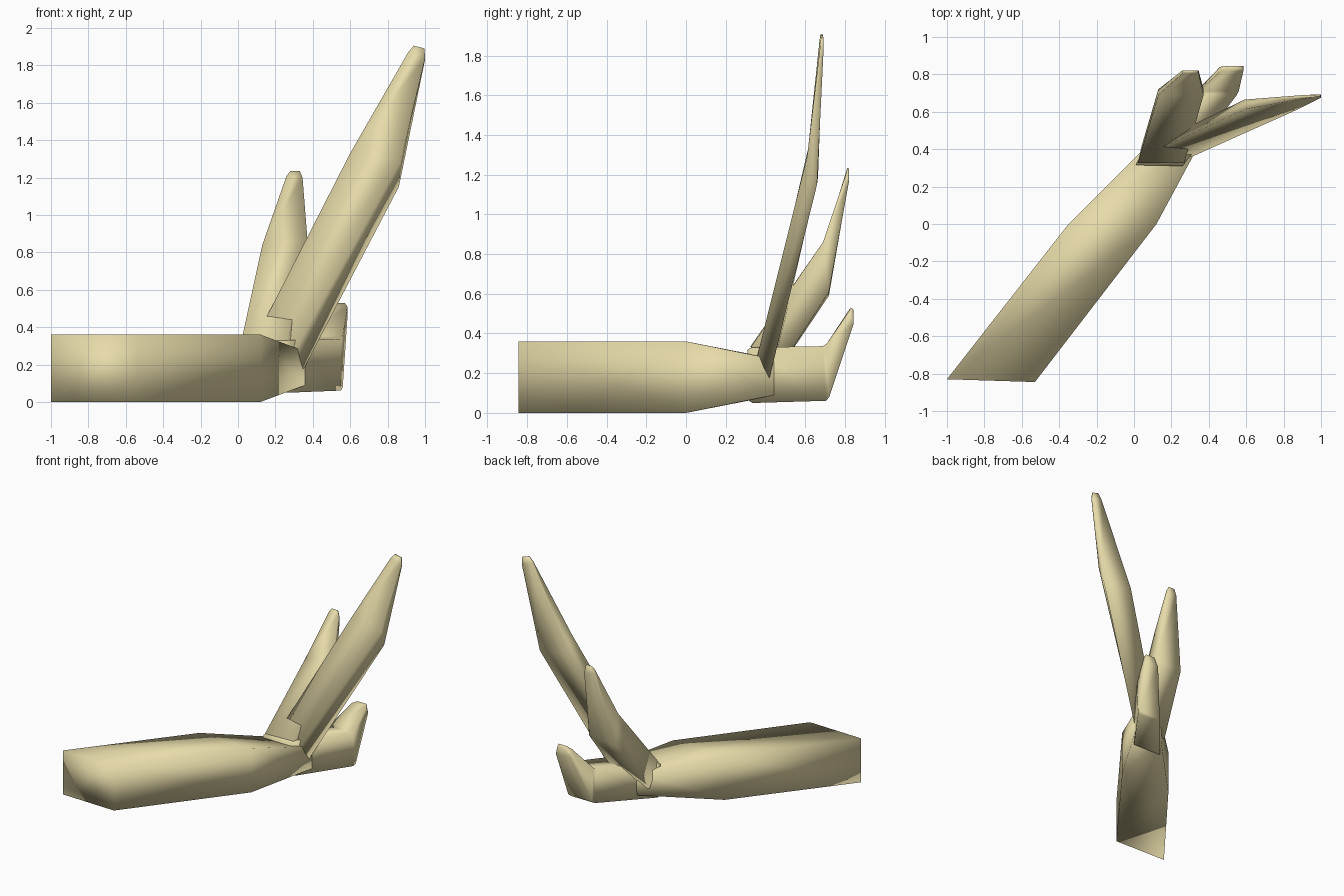
import bpy
from mathutils import Vector


def loft(name, rings):
    """Skin four-sided rings; each ring = left point, right point, depth offset."""
    verts = []
    for left, right, depth in rings:
        l, r, d = Vector(left), Vector(right), Vector(depth)
        verts += [l, r, r + d, l + d]
    n = len(rings)
    faces = [(3, 2, 1, 0), tuple(range(4 * n - 4, 4 * n))]
    for k in range(n - 1):
        for i in range(4):
            a, b = 4 * k + i, 4 * k + (i + 1) % 4
            faces.append((a, b, b + 4, a + 4))
    mesh = bpy.data.meshes.new(name)
    mesh.from_pydata(verts, [], faces)
    mesh.validate()
    obj = bpy.data.objects.new(name, mesh)
    bpy.context.collection.objects.link(obj)
    # consistent outward normals, smooth shading throughout
    import bmesh
    bm = bmesh.new()
    bm.from_mesh(mesh)
    bmesh.ops.recalc_face_normals(bm, faces=bm.faces)
    for f in bm.faces:
        f.smooth = True
    bm.to_mesh(mesh)
    bm.free()
    mat = bpy.data.materials.get("pale_tan") or bpy.data.materials.new("pale_tan")
    mat.diffuse_color = (0.80, 0.71, 0.40, 1)
    mesh.materials.append(mat)
    return obj


# thick stem, tapering at the back
loft("stem", [
    ((-1.0, -0.83, 0.36), (-0.53, -0.845, 0.36), (0, 0, -0.36)),
    ((-0.35, 0, 0.36), (0.12, 0, 0.36), (0, 0, -0.36)),
    ((0.11, 0.46, 0.27), (0.36, 0.445, 0.27), (0, 0, -0.18)),
])

# long upright prong
loft("long_prong", [
    ((0.13, 0.40, 0.41), (0.31, 0.36, 0.29), (0.04, 0.06, -0.115)),
    ((0.60, 0.615, 1.33), (0.87, 0.61, 1.29), (-0.01, 0.05, -0.14)),
    ((0.91, 0.672, 1.87), (1.0, 0.675, 1.84), (0, 0.018, -0.01)),
    ((0.94, 0.677, 1.905), (0.997, 0.68, 1.89), (0, 0.012, 0)),
])

# middle prong
loft("middle_prong", [
    ((0.02, 0.325, 0.335), (0.27, 0.33, 0.335), (0.02, 0.09, -0.19)),
    ((0.13, 0.69, 0.84), (0.372, 0.69, 0.86), (0, 0.03, -0.25)),
    ((0.26, 0.805, 1.21), (0.345, 0.805, 1.20), (0, 0.017, -0.03)),
    ((0.28, 0.813, 1.235), (0.33, 0.813, 1.235), (0, 0.009, -0.005)),
])

# low hooked prong
loft("low_prong", [
    ((0.01, 0.315, 0.32), (0.26, 0.31, 0.32), (0, 0, -0.255)),
    ((0.02, 0.34, 0.33), (0.28, 0.335, 0.33), (0, 0, -0.28)),
    ((0.33, 0.69, 0.336), (0.55, 0.69, 0.336), (0, 0.015, -0.275)),
    ((0.345, 0.71, 0.35), (0.56, 0.71, 0.35), (0, 0.012, -0.27)),
    ((0.46, 0.815, 0.51), (0.585, 0.82, 0.51), (0, 0.025, -0.06)),
    ((0.50, 0.83, 0.53), (0.57, 0.83, 0.53), (0, 0.015, -0.01)),
])
